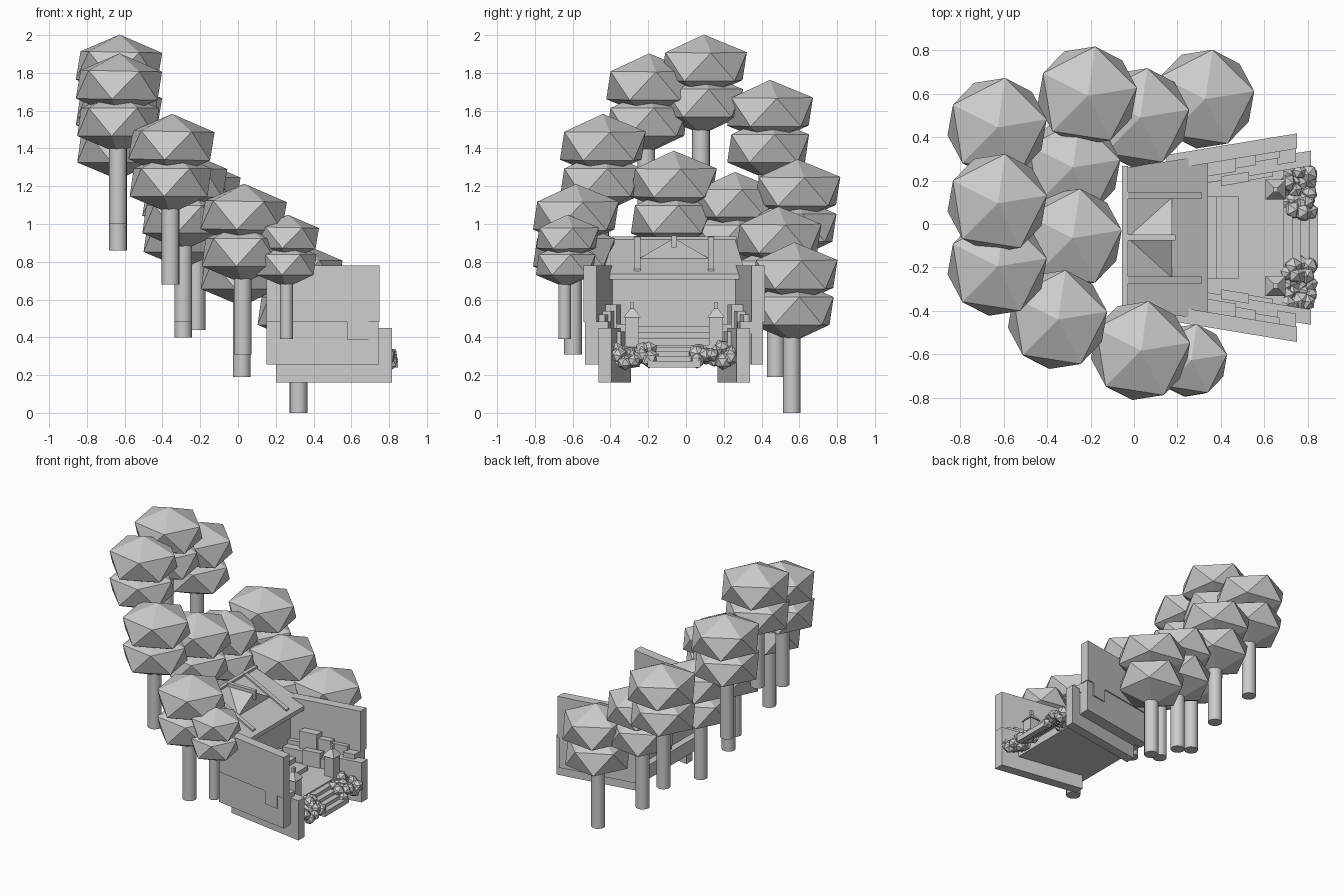
import bpy, bmesh, math, random
from mathutils import Matrix, Vector

if "Cube" in bpy.data.objects:
    bpy.data.objects.remove(bpy.data.objects["Cube"])

random.seed(4)
CY = -0.063  # centre line of the house


def finish(bm, name):
    bmesh.ops.recalc_face_normals(bm, faces=bm.faces)
    me = bpy.data.meshes.new(name)
    bm.to_mesh(me)
    bm.free()
    ob = bpy.data.objects.new(name, me)
    bpy.context.collection.objects.link(ob)
    return ob


def prism(bm, base, offset):
    """Extrude a polygon of 3D points along an offset."""
    a = [bm.verts.new(p) for p in base]
    b = [bm.verts.new(Vector(p) + Vector(offset)) for p in base]
    n = len(a)
    bm.faces.new(a)
    bm.faces.new(b[::-1])
    for i in range(n):
        bm.faces.new((a[i], b[i], b[(i + 1) % n], a[(i + 1) % n]))


def box(bm, x0, x1, y0, y1, z0, z1):
    prism(bm, [(x0, y0, z0), (x1, y0, z0), (x1, y1, z0), (x0, y1, z0)], (0, 0, z1 - z0))


def ball(bm, loc, r, h, turn, tilt=0.0):
    m = (Matrix.Translation(loc) @ Matrix.Rotation(tilt, 4, 'Y')
         @ Matrix.Rotation(turn, 4, 'Z') @ Matrix.Diagonal((r, r, h, 1)))
    bmesh.ops.create_icosphere(bm, subdivisions=1, radius=1, matrix=m)


# Trees: x, y, base z, size
trees = [(-0.63, 0.095, 1.10, 1), (-0.63, -0.195, 1.00, 1), (-0.63, 0.445, 0.86, 1),
         (-0.352, -0.44, 0.68, 1), (-0.285, -0.065, 0.485, 1), (-0.285, 0.26, 0.40, 0.97),
         (-0.215, 0.59, 0.44, 1), (0.03, -0.583, 0.31, 1), (0.025, 0.49, 0.19, 1),
         (0.325, 0.575, 0.0, 1), (0.262, -0.627, 0.39, 0.73)]
for i, (x, y, z, s) in enumerate(trees):
    bm = bmesh.new()
    bmesh.ops.create_cone(bm, cap_ends=True, segments=16, radius1=0.047 * s, radius2=0.047 * s,
                          depth=0.55 * s,
                          matrix=Matrix.Translation((x - 0.005, y - 0.015, z + 0.275 * s)))
    tr = finish(bm, f"tree_trunk_{i}")
    for p in tr.data.polygons:
        p.use_smooth = len(p.vertices) == 4
    bm = bmesh.new()
    ball(bm, (x, y, z + 0.735 * s), 0.257 * s, 0.168 * s, 0.16, 0.02)
    ball(bm, (x - 0.005, y - 0.01, z + 0.54 * s), 0.245 * s, 0.165 * s, 0.16)
    finish(bm, f"tree_canopy_{i}")


# Splayed side walls: layers stepping inward and down, d = depth from the outer face
def wall_block(bm, side, x0, x1, d0, d1, z0, z1):
    def p(x, d):
        return (x, CY + side * (0.48 + 0.165 * (x - 0.75) - d), z0)
    prism(bm, [p(x0, d0), p(x1, d0), p(x1, d1), p(x0, d1)], (0, 0, z1 - z0))


layers = {
    "wall_upper": [(0.15, 0.75, 0, 0.07, 0.48, 0.78), (0.58, 0.69, 0, 0.05, 0.385, 0.48)],
    "wall_middle": [(0.15, 0.745, 0.008, 0.07, 0.255, 0.48)],
    "wall_lower": [(0.2, 0.815, 0.09, 0.16, 0.16, 0.45), (0.2, 0.74, 0.06, 0.1, 0.255, 0.48)],
    "wall_stones": [(0.34, 0.47, 0.065, 0.13, 0.45, 0.575), (0.44, 0.56, 0.06, 0.115, 0.45, 0.54),
                    (0.56, 0.67, 0.06, 0.10, 0.45, 0.52), (0.40, 0.53, 0.14, 0.185, 0.36, 0.47),
                    (0.53, 0.64, 0.14, 0.18, 0.36, 0.43), (0.66, 0.745, 0.06, 0.13, 0.42, 0.485)],
}
for side in (-1, 1):
    for name, blocks in layers.items():
        bm = bmesh.new()
        for b in blocks:
            wall_block(bm, side, *b)
        finish(bm, f"{name}_{'right' if side > 0 else 'left'}")

# Courtyard floor, following the splay
bm = bmesh.new()
prism(bm, [(0.15, CY - 0.30, 0.26), (0.69, CY - 0.34, 0.26),
           (0.69, CY + 0.34, 0.26), (0.15, CY + 0.30, 0.26)], (0, 0, 0.1))
finish(bm, "courtyard_floor")

# Front steps going down and doorstep
bm = bmesh.new()
for i in range(4):
    x, z = 0.69 + 0.039 * i, 0.35 - 0.025 * i
    box(bm, x, x + 0.039, CY - 0.14, CY + 0.14, z - 0.035, z)
finish(bm, "front_steps")
bm = bmesh.new()
for i in range(3):
    box(bm, 0.24, 0.48 - 0.1 * i, CY - 0.19, CY + 0.19, 0.36 + 0.033 * i, 0.393 + 0.033 * i)
finish(bm, "door_steps")

# House front and roof
bm = bmesh.new()
box(bm, 0.20, 0.24, CY - 0.38, CY + 0.38, 0.27, 0.765)
finish(bm, "house_front")


def roof_z(x):
    return 0.93 - 0.5 * (x + 0.05)


bm = bmesh.new()
prism(bm, [(-0.05, CY - 0.32, roof_z(-0.05)), (0.34, CY - 0.38, roof_z(0.34)),
           (0.34, CY + 0.38, roof_z(0.34)), (-0.05, CY + 0.32, roof_z(-0.05))], (0, 0, -0.03))
finish(bm, "main_roof")
bm = bmesh.new()
box(bm, -0.055, -0.028, CY - 0.33, CY + 0.33, 0.87, 0.935)
finish(bm, "roof_ridge_board")
bm = bmesh.new()
for y in (CY - 0.195, CY + 0.195):
    prism(bm, [(-0.04, y - 0.016, roof_z(-0.04) + 0.012), (0.31, y - 0.016, roof_z(0.31) + 0.012),
               (0.31, y - 0.016, roof_z(0.31) - 0.03), (-0.04, y - 0.016, roof_z(-0.04) - 0.03)],
          (0, 0.032, 0))
finish(bm, "roof_beams")

# Gabled dormer tapering into the main roof
bm = bmesh.new()
top, back = bm.verts.new((0.175, CY, 0.925)), bm.verts.new((-0.03, CY, 0.925))
left, right = [bm.verts.new((0.175, CY + s * 0.185, roof_z(0.175))) for s in (-1, 1)]
for f in ((top, back, left), (top, right, back), (top, left, right), (left, back, right)):
    bm.faces.new(f)
finish(bm, "dormer_gable")
bm = bmesh.new()
box(bm, -0.03, 0.19, CY - 0.014, CY + 0.014, 0.875, 0.94)
finish(bm, "dormer_ridge_beam")

# Lanterns and flower bushes beside the steps
for side in (-1, 1):
    tag = "right" if side > 0 else "left"
    y = CY + side * 0.222
    bm = bmesh.new()
    box(bm, 0.615, 0.69, y - 0.037, y + 0.037, 0.355, 0.505)
    bmesh.ops.create_cone(bm, cap_ends=True, segments=4, radius1=0.065, radius2=0.012, depth=0.05,
                          matrix=Matrix.Translation((0.652, y, 0.53))
                          @ Matrix.Rotation(math.pi / 4, 4, 'Z'))
    box(bm, 0.641, 0.663, y - 0.011, y + 0.011, 0.55, 0.585)
    finish(bm, f"lantern_{tag}")
    bm = bmesh.new()
    for i in range(20):
        u, v = i % 5, i // 5
        loc = (0.695 + 0.036 * v + random.uniform(-0.01, 0.01),
               CY + side * (0.125 + 0.043 * u) + random.uniform(-0.01, 0.01),
               0.335 - 0.012 * v + random.uniform(-0.035, 0.015))
        r = random.uniform(0.036, 0.048)
        ball(bm, loc, r, r, random.random() * 3, random.random())
    finish(bm, f"flower_bush_{tag}")
